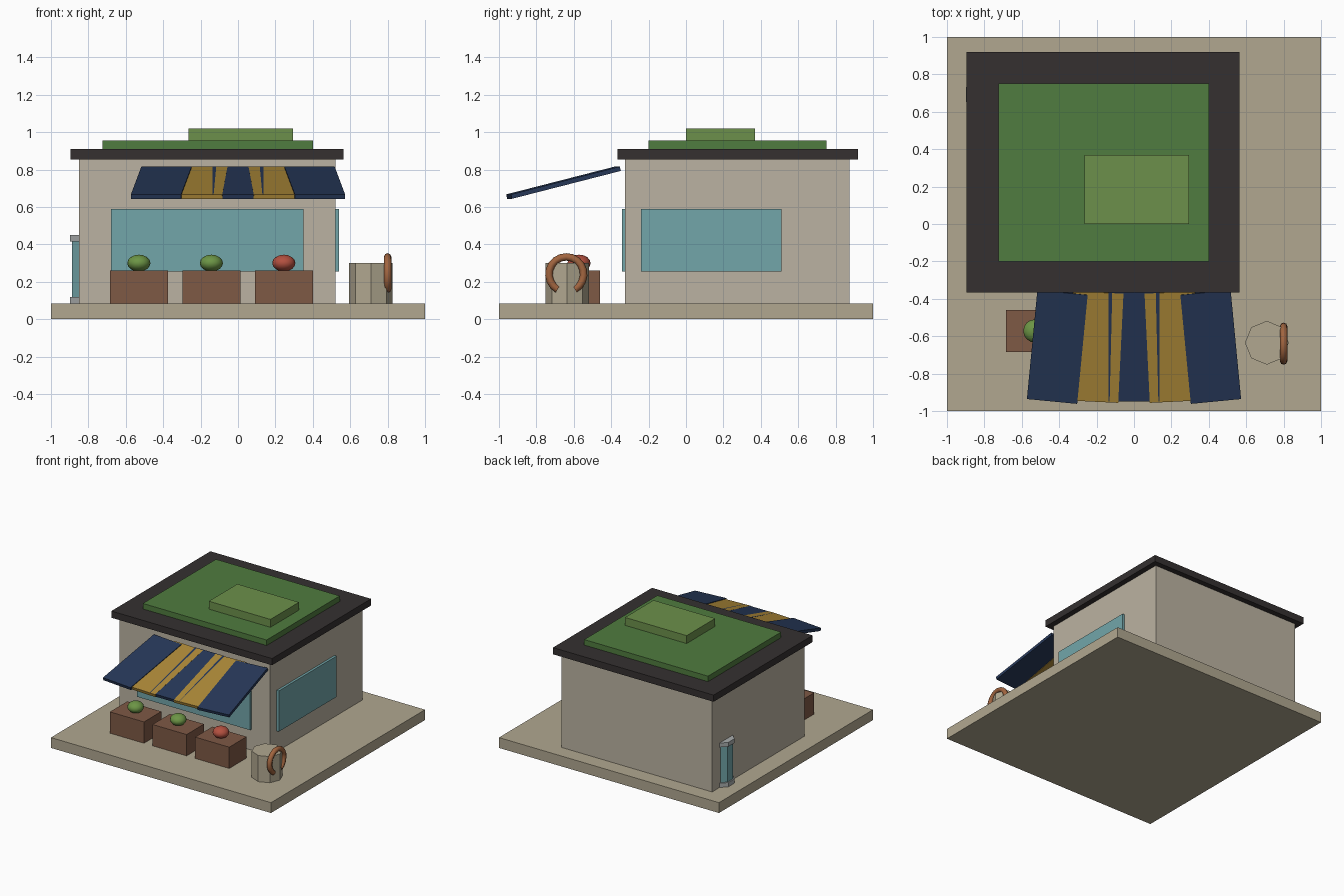
import bpy, bmesh
from math import radians, cos, sin, pi

if "Cube" in bpy.data.objects:
    bpy.data.objects.remove(bpy.data.objects["Cube"])


def mat(name, r, g, b):
    m = bpy.data.materials.new(name)
    m.diffuse_color = (r, g, b, 1)
    m.use_nodes = True
    m.node_tree.nodes["Principled BSDF"].inputs["Base Color"].default_value = m.diffuse_color
    return m


STONE = mat("stone", 0.44, 0.39, 0.28)
WALL = mat("wall", 0.50, 0.45, 0.36)
DARK = mat("roof_dark", 0.035, 0.03, 0.03)
GRASS = mat("grass", 0.08, 0.20, 0.05)
GRASS2 = mat("light_grass", 0.15, 0.28, 0.07)
GLASS = mat("glass", 0.17, 0.38, 0.40)
WOOD = mat("wood", 0.21, 0.10, 0.06)
NAVY = mat("navy", 0.02, 0.04, 0.10)
GOLD = mat("gold", 0.42, 0.25, 0.04)
GREEN = mat("green_fruit", 0.15, 0.30, 0.06)
RED = mat("red_fruit", 0.45, 0.08, 0.05)
COPPER = mat("copper", 0.36, 0.13, 0.05)
METAL = mat("metal", 0.40, 0.42, 0.42)


def finish(name, m):
    o = bpy.context.object
    o.name = name
    o.data.materials.append(m)
    return o


def box(name, m, x, y, z):
    """Box from (min, max) pairs."""
    bpy.ops.mesh.primitive_cube_add(size=1, location=[sum(p) / 2 for p in (x, y, z)])
    o = finish(name, m)
    o.scale = [p[1] - p[0] for p in (x, y, z)]
    return o


def drum(name, m, x, y, r, z0, z1, turn=0):
    """Eight-sided upright cylinder."""
    bpy.ops.mesh.primitive_cylinder_add(vertices=8, radius=r, depth=z1 - z0,
                                        location=(x, y, (z0 + z1) / 2),
                                        rotation=(0, 0, turn))
    return finish(name, m)


# Plot, walls and planted roof
box("base", STONE, (-1, 1), (-1, 1), (0, 0.085))
box("walls", WALL, (-0.85, 0.52), (-0.325, 0.875), (0.085, 0.855))
box("roof_slab", DARK, (-0.895, 0.565), (-0.365, 0.92), (0.855, 0.91))
box("roof_lawn", GRASS, (-0.725, 0.40), (-0.20, 0.75), (0.91, 0.955))
box("roof_planting", GRASS2, (-0.265, 0.295), (0, 0.37), (0.955, 1.02))

# Windows
box("front_window", GLASS, (-0.68, 0.35), (-0.342, -0.315), (0.255, 0.59))
box("side_window", GLASS, (0.51, 0.54), (-0.24, 0.51), (0.255, 0.59))

# Awning: five fanned, overlapping panels
for i in range(-2, 3):
    gold = i % 2
    bpy.ops.mesh.primitive_cube_add(size=1, location=(0.205 * i, -0.655, 0.73 - 0.001 * gold),
                                    rotation=(radians(14.3), 0, radians(2.75 * i)))
    finish(f"awning_panel_{i + 3}", GOLD if gold else NAVY).scale = (0.27, 0.603, 0.024)

# Crates with produce
for i, m in enumerate((GREEN, GREEN, RED)):
    cx = -0.53 + 0.3875 * i
    box(f"crate_{i + 1}", WOOD, (cx - 0.155, cx + 0.155), (-0.685, -0.46), (0.085, 0.26))
    bpy.ops.mesh.primitive_uv_sphere_add(segments=16, ring_count=8, radius=1,
                                         location=(cx, -0.572, 0.30))
    finish(f"produce_{i + 1}", m).scale = (0.062, 0.062, 0.045)
    bpy.ops.object.shade_smooth_by_angle(angle=radians(40))

# Barrel-like pot with open ring handle
drum("pot", STONE, 0.71, -0.635, 0.117, 0.085, 0.30)
bm = bmesh.new()
N, S, R, T = 16, 8, 0.093, 0.02
rings = []
for i in range(N + 1):
    a = radians(-60 + 300 * i / N)
    rings.append([bm.verts.new((T * sin(2 * pi * k / S),
                                (R + T * cos(2 * pi * k / S)) * cos(a),
                                (R + T * cos(2 * pi * k / S)) * sin(a))) for k in range(S)])
for p, q in zip(rings, rings[1:]):
    for k in range(S):
        bm.faces.new((p[k], p[k - 1], q[k - 1], q[k]))
bm.faces.new(rings[0])
bm.faces.new(rings[-1])
bmesh.ops.recalc_face_normals(bm, faces=bm.faces)
mesh = bpy.data.meshes.new("ring_handle")
bm.to_mesh(mesh)
bm.free()
handle = bpy.data.objects.new("ring_handle", mesh)
handle.location = (0.80, -0.64, 0.24)
mesh.materials.append(COPPER)
bpy.context.collection.objects.link(handle)
bpy.ops.object.select_all(action='DESELECT')
bpy.context.view_layer.objects.active = handle
handle.select_set(True)
bpy.ops.object.shade_smooth_by_angle(angle=radians(50))

# Glass tube with metal caps, half sunk in the left wall
t = pi / 8
drum("tube_glass", GLASS, -0.80, 0.692, 0.094, 0.115, 0.42, t)
drum("tube_bottom_cap", METAL, -0.80, 0.692, 0.105, 0.085, 0.12, t)
drum("tube_top_cap", METAL, -0.80, 0.692, 0.105, 0.415, 0.45, t)
